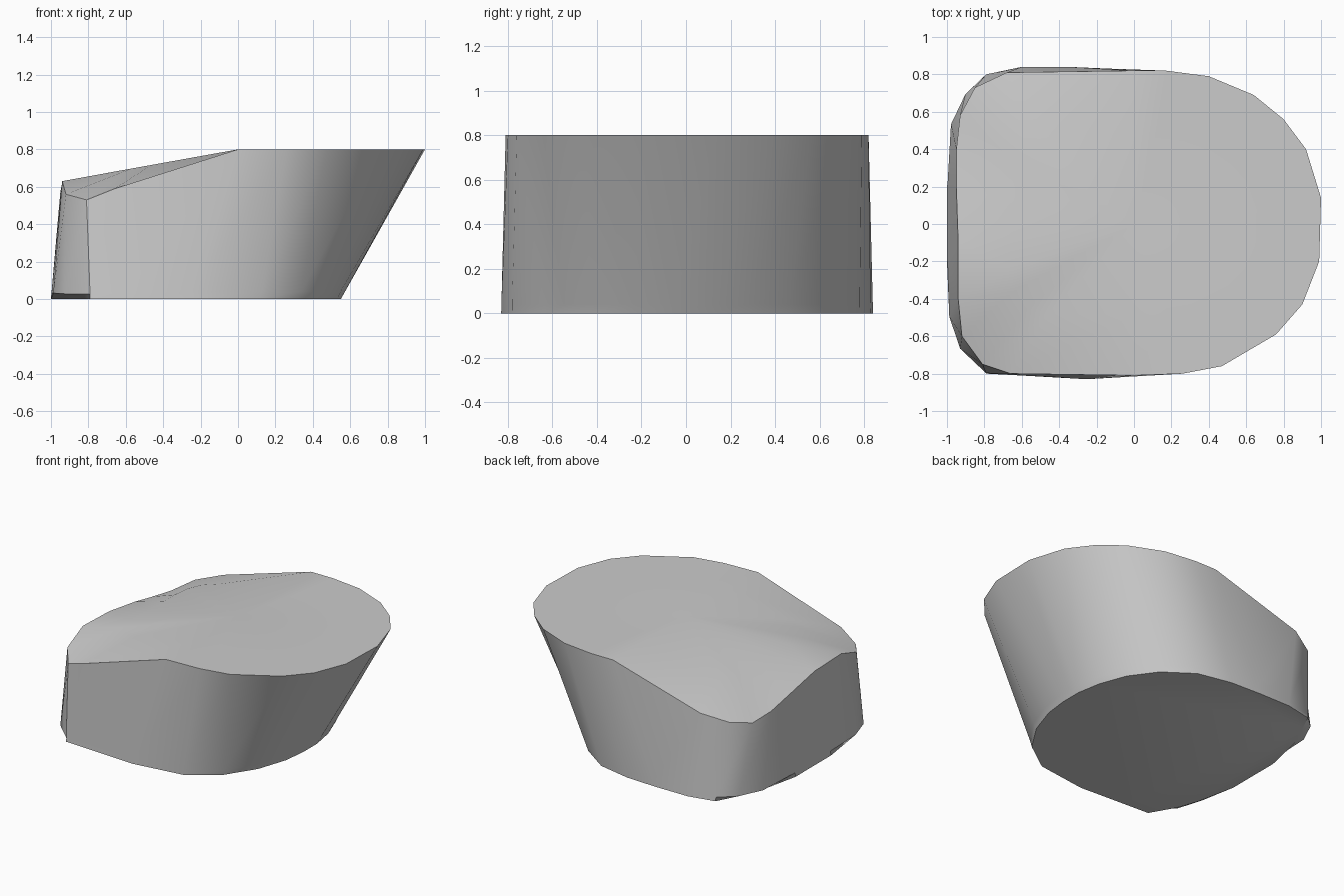
import bpy, bmesh, math
from mathutils import Vector

default = bpy.data.objects.get("Cube")
if default:
    bpy.data.objects.remove(default, do_unlink=True)

TOP = 0.8

# Paired outline: base x, base y, top x, top y, and the rim drop where it dips
OUTLINE = [
    (-.79, -.80, -.81, -.75, .27), (-.60, -.81, -.66, -.80, .21),
    (-.25, -.83, .00, -.81), (.12, -.78, .26, -.80), (.33, -.63, .47, -.76),
    (.46, -.43, .76, -.59), (.53, -.22, .90, -.43), (.55, -.05, .99, -.20),
    (.55, .10, 1.0, .14), (.52, .27, .92, .40), (.45, .46, .80, .56),
    (.32, .64, .64, .69), (.12, .78, .40, .79), (-.12, .83, .17, .82),
    (-.35, .84, .00, .82), (-.60, .84, -.68, .81, .20),
    (-.79, .80, -.85, .73, .25), (-.90, .70, -.93, .58, .29),
    (-.98, .54, -.95, .40, .27), (-1.0, .20, -.95, .20, .23),
    (-1.0, -.20, -.94, -.10, .18), (-.99, -.50, -.94, -.40, .17),
    (-.93, -.67, -.92, -.60, .24),
]
UNDERCUT = {17, 18, 21, 22}   # corners chamfered underneath


def bridge(bm, lower, upper):
    """Join two closed rings with quads."""
    n = len(lower)
    for i in range(n):
        j = (i + 1) % n
        bm.faces.new((lower[i], lower[j], upper[j], upper[i]))


bm = bmesh.new()
base, skirt, rim, crown = [], [], [], []
for i, (bx, by, tx, ty, *drop) in enumerate(OUTLINE):
    low = Vector((bx, by, 0))
    high = Vector((tx, ty, TOP - (drop[0] if drop else 0)))
    inset = 0.95 if i in UNDERCUT else 1
    base.append(bm.verts.new(low * inset))
    skirt.append(bm.verts.new(low.lerp(high, 0.05)))
    rim.append(bm.verts.new(high))
    # Inner ring of the top: level ahead, gently sloped behind
    cx, cy = tx * 0.7, ty * 0.6
    crown.append(bm.verts.new((cx, cy, TOP + min(0, 0.18 * cx))))

# Walls and sloping top
for lower, upper in ((base, skirt), (skirt, rim), (rim, crown)):
    bridge(bm, lower, upper)
bm.faces.new(base[::-1])

# Centre of the top
centre = bm.verts.new((0, 0, TOP))
for i, v in enumerate(crown):
    bm.faces.new((v, crown[(i + 1) % len(crown)], centre))
bmesh.ops.recalc_face_normals(bm, faces=bm.faces[:])

mesh = bpy.data.meshes.new("slanted_block")
bm.to_mesh(mesh)
bm.free()
block = bpy.data.objects.new("slanted_block", mesh)
bpy.context.collection.objects.link(block)

# Plain grey material
grey = bpy.data.materials.new("plain grey")
grey.use_nodes = True
colour = (0.6, 0.6, 0.6, 1)
grey.diffuse_color = colour
grey.node_tree.nodes["Principled BSDF"].inputs["Base Color"].default_value = colour
mesh.materials.append(grey)

# Smooth walls, sharp rims
bpy.ops.object.select_all(action="DESELECT")
block.select_set(True)
bpy.context.view_layer.objects.active = block
bpy.ops.object.shade_smooth_by_angle(angle=math.radians(35))
